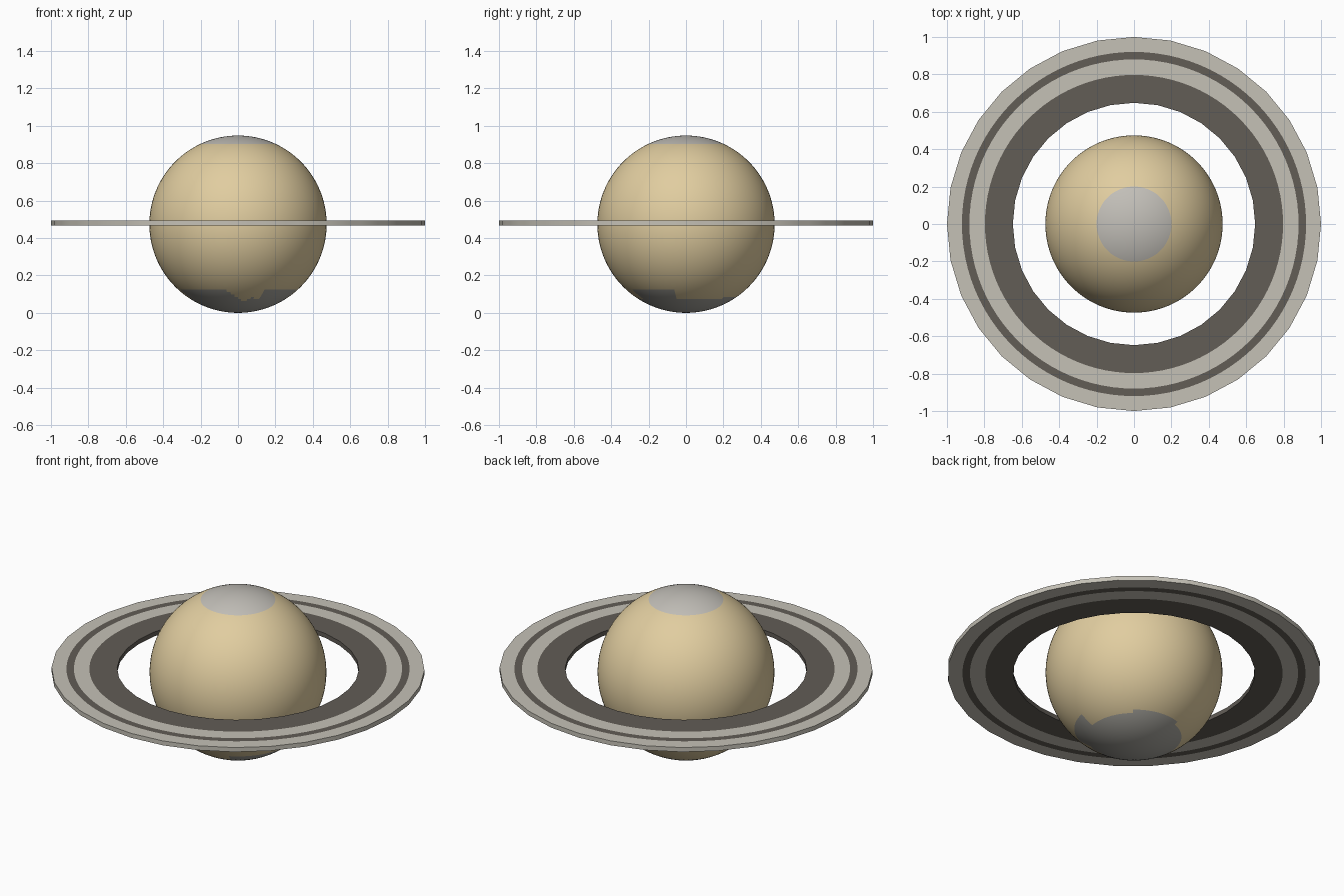
import bpy, bmesh, math

if "Cube" in bpy.data.objects:
    bpy.data.objects.remove(bpy.data.objects["Cube"])


def material(name, rgb):
    m = bpy.data.materials.new(name)
    m.diffuse_color = (*rgb, 1.0)
    m.use_nodes = True
    m.node_tree.nodes["Principled BSDF"].inputs["Base Color"].default_value = m.diffuse_color
    return m


SAND = material("sand", (0.75, 0.61, 0.35))
PALE_GREY = material("pale grey", (0.54, 0.52, 0.48))
SLATE = material("slate grey", (0.39, 0.38, 0.345))
RING_LIGHT = material("ring light", (0.56, 0.535, 0.47))
RING_DARK = material("ring dark", (0.122, 0.109, 0.094))


def finish(bm, name, mats):
    mesh = bpy.data.meshes.new(name)
    bm.to_mesh(mesh)
    bm.free()
    for m in mats:
        mesh.materials.append(m)
    ob = bpy.data.objects.new(name, mesh)
    bpy.context.collection.objects.link(ob)
    bpy.ops.object.select_all(action='DESELECT')
    ob.select_set(True)
    bpy.context.view_layer.objects.active = ob
    bpy.ops.object.shade_smooth_by_angle(angle=math.radians(35))
    return ob


# Planet: smooth ball with a round north cap and a ragged south cap
R = 0.474


def south_edge(az):
    """Height of the south cap's edge at an azimuth in degrees."""
    if -165 < az < -101 or -62 < az < -12:
        return 0.12
    if -101 <= az < -70:
        return 0.055 + 0.065 * abs(az + 82) / 20
    if 50 < az < 110:
        return 0.09
    return 0.07


bm = bmesh.new()
bmesh.ops.create_uvsphere(bm, u_segments=96, v_segments=72, radius=R)
bmesh.ops.translate(bm, verts=bm.verts, vec=(0, 0, R))
for f in bm.faces:
    c = f.calc_center_median()
    az = math.degrees(math.atan2(c.y, c.x))
    if c.z > 0.902:
        f.material_index = 1
    elif c.z < south_edge(az):
        f.material_index = 2
finish(bm, "planet", [SAND, PALE_GREY, SLATE])

# Ring: flat disc, 32-sided rims, round colour bands
SIDES, STEPS = 32, 96
Z0, Z1 = 0.468, 0.494
RADII = [0.648, 0.797, 0.88, 0.92, 1.0]
BAND_COLOURS = [1, 0, 1, 0]


def loop(bm, r, z, polygonal):
    verts = []
    for i in range(STEPS):
        a = 2 * math.pi * i / STEPS
        rr = r
        if polygonal:
            half = math.pi / SIDES
            rr = r * math.cos(half) / math.cos(a % (2 * half) - half)
        verts.append(bm.verts.new((rr * math.cos(a), rr * math.sin(a), z)))
    return verts


def bridge(bm, a, b, colour):
    for i in range(STEPS):
        j = (i + 1) % STEPS
        bm.faces.new((a[i], a[j], b[j], b[i])).material_index = colour


bm = bmesh.new()
last = len(RADII) - 1
top = [loop(bm, r, Z1, k in (0, last)) for k, r in enumerate(RADII)]
bottom = [loop(bm, r, Z0, k in (0, last)) for k, r in enumerate(RADII)]
for k, colour in enumerate(BAND_COLOURS):
    bridge(bm, top[k], top[k + 1], colour)
    bridge(bm, bottom[k + 1], bottom[k], colour)
bridge(bm, top[-1], bottom[-1], 0)
bridge(bm, bottom[0], top[0], 1)
bmesh.ops.recalc_face_normals(bm, faces=bm.faces)
finish(bm, "ring", [RING_LIGHT, RING_DARK])
